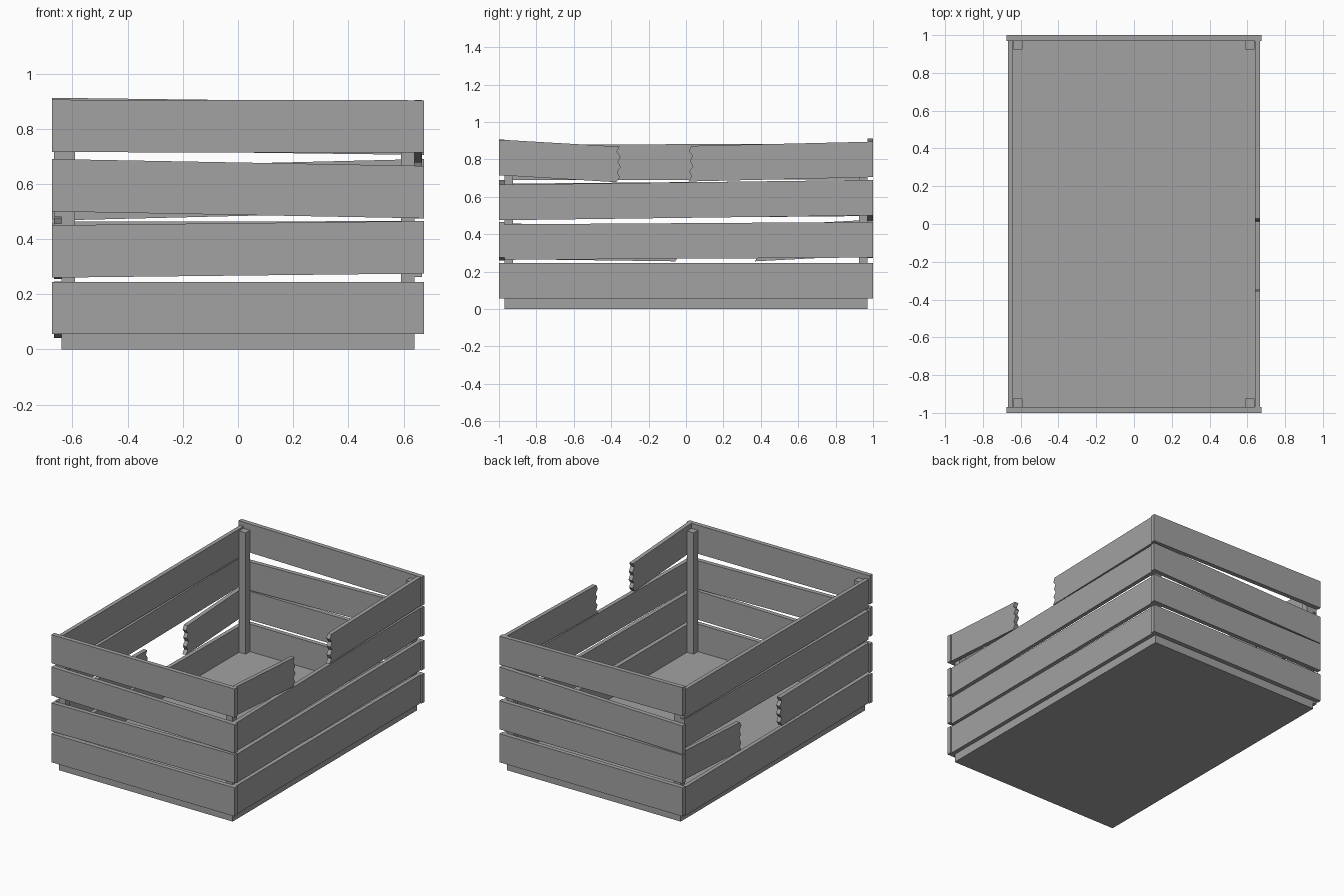
import bpy
import bmesh
from mathutils import Vector

old = bpy.data.objects.get("Cube")
if old:
    bpy.data.objects.remove(old, do_unlink=True)

# One plain grey for the whole crate
grey = bpy.data.materials.new("plain_grey")
grey.use_nodes = True
colour = (0.36, 0.36, 0.36, 1)
grey.diffuse_color = colour
grey.node_tree.nodes["Principled BSDF"].inputs["Base Color"].default_value = colour

SLAT = 0.19      # slat height
END_X = 0.675    # half length of the end slats
SIDE_Y = 0.97    # half length of the side slats
JAG = [-0.012, 0.006, -0.008, 0.012, -0.004, 0.01, -0.01, 0.004]


def finish(bm, name):
    bmesh.ops.recalc_face_normals(bm, faces=bm.faces)
    mesh = bpy.data.meshes.new(name)
    bm.to_mesh(mesh)
    bm.free()
    mesh.materials.append(grey)
    obj = bpy.data.objects.new(name, mesh)
    bpy.context.collection.objects.link(obj)


def box(name, low, high):
    bm = bmesh.new()
    bmesh.ops.create_cube(bm, size=1)
    low, high = Vector(low), Vector(high)
    for v in bm.verts:
        v.co = (low + high) / 2 + v.co * (high - low)
    finish(bm, name)


def edge(pos, z, broken):
    """Points up one end of a slat, splintered if broken."""
    if not broken:
        return [(pos, z), (pos, z + SLAT)]
    last = len(JAG) - 1
    return [(pos + j, z + SLAT * i / last) for i, j in enumerate(JAG)]


def slat(name, axis, inner, outer, start, end, z0, z1, broken=""):
    """Tilted plank along an axis; z0 and z1 are its bottom at each end."""
    outline = edge(end, z1, broken == "end")
    outline += reversed(edge(start, z0, broken == "start"))
    bm = bmesh.new()
    verts = []
    for t, z in outline:
        verts.append(bm.verts.new((t, inner, z) if axis == "x" else (inner, t, z)))
    face = bm.faces.new(verts)
    shift = (0, outer - inner, 0) if axis == "x" else (outer - inner, 0, 0)
    solid = bmesh.ops.extrude_face_region(bm, geom=[face], use_keep_orig=True)
    moved = [g for g in solid["geom"] if isinstance(g, bmesh.types.BMVert)]
    bmesh.ops.translate(bm, verts=moved, vec=shift)
    finish(bm, name)


# Floor and corner posts
box("floor", (-0.64, -0.97, 0), (0.64, 0.97, 0.062))
for sx, x in (("right", -0.615), ("left", 0.615)):
    for sy, y in (("front", -0.947), ("back", 0.947)):
        box(f"{sy}_{sx}_post", (x - 0.024, y - 0.023, 0.06), (x + 0.024, y + 0.023, 0.87))

# End slats, from the bottom row up: bottom height at -x and at +x
front = [(0.055, 0.055), (0.26, 0.275), (0.5, 0.475), (0.715, 0.713)]
back = [(0.055, 0.055), (0.273, 0.275), (0.467, 0.5), (0.722, 0.705)]
for name, y, rows in (("front", -1, front), ("back", 1, back)):
    for i, (z0, z1) in enumerate(rows):
        slat(f"{name}_slat_{i + 1}", "x", y * 0.97, y, -END_X, END_X, z0, z1)

# Whole side slats: bottom height at the front and at the back
left = [(0.055, 0.055), (0.263, 0.275), (0.475, 0.5)]
right = [(0.056, 0.042), None, (0.48, 0.497), (0.69, 0.692)]
for name, x, rows in (("left", 1, left), ("right", -1, right)):
    for i, row in enumerate(rows):
        if row:
            slat(f"{name}_slat_{i + 1}", "y", x * 0.64, x * 0.667, -SIDE_Y, SIDE_Y, *row)

# Snapped side slats, each in two sagging pieces
slat("left_broken_slat_front", "y", 0.64, 0.667, -SIDE_Y, -0.36, 0.714, 0.678, "end")
slat("left_broken_slat_back", "y", 0.64, 0.667, 0.025, SIDE_Y, 0.682, 0.704, "start")
slat("right_broken_slat_front", "y", -0.64, -0.667, -SIDE_Y, -0.045, 0.267, 0.255, "end")
slat("right_broken_slat_back", "y", -0.64, -0.667, 0.38, SIDE_Y, 0.255, 0.286, "start")
